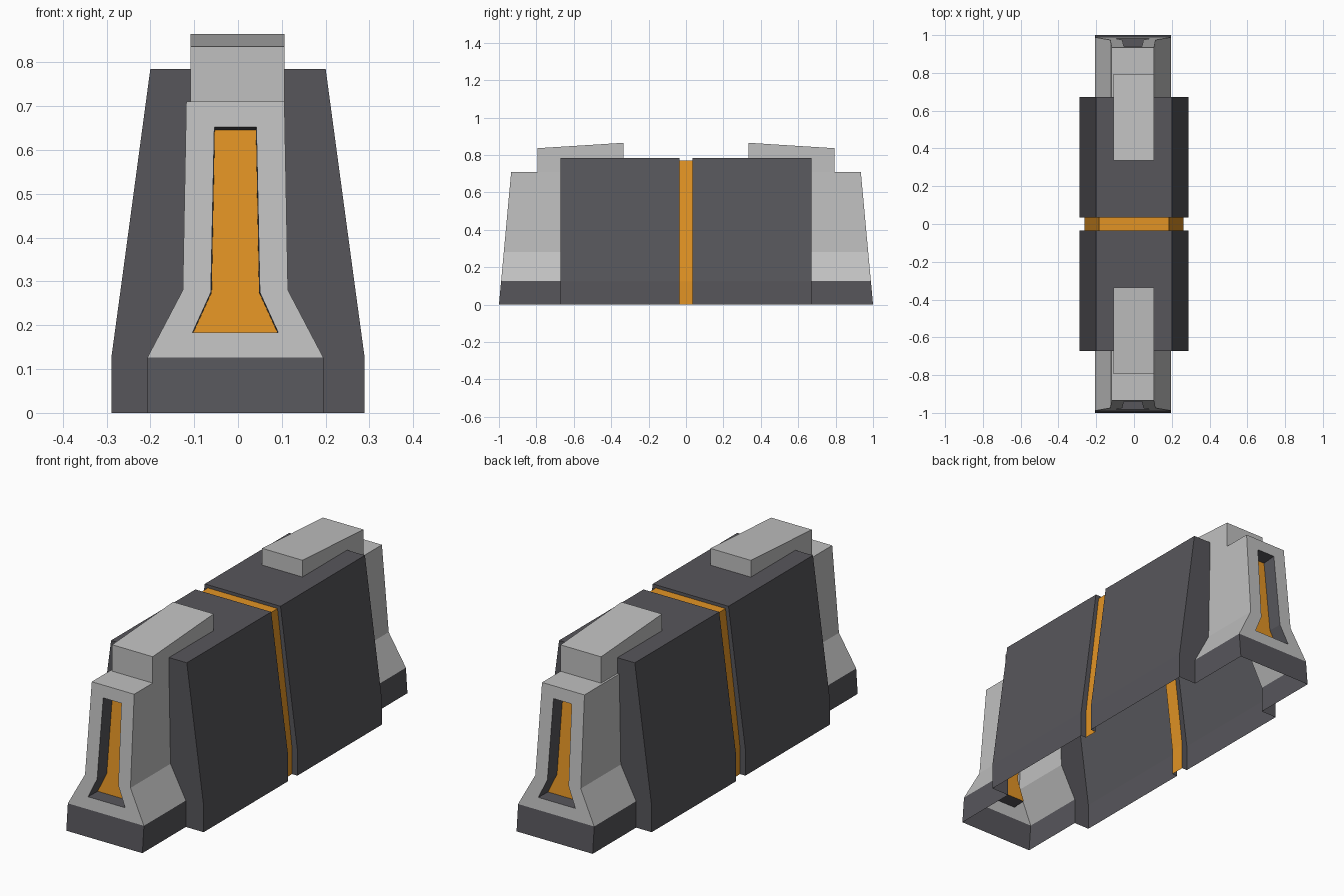
import bpy, bmesh

cube = bpy.data.objects.get("Cube")
if cube:
    bpy.data.objects.remove(cube, do_unlink=True)


def material(name, rgb):
    m = bpy.data.materials.new(name)
    m.use_nodes = True
    m.diffuse_color = (*rgb, 1)
    m.node_tree.nodes["Principled BSDF"].inputs["Base Color"].default_value = (*rgb, 1)
    return m


DARK = material("dark grey", (0.095, 0.093, 0.105))
LIGHT = material("light grey", (0.53, 0.53, 0.53))
ORANGE = material("orange", (0.76, 0.295, 0.018))

BASE_Z = 0.126      # top of the dark plinth
HOOD_Z = 0.71       # top of the end hoods
OFFSET = -0.006     # the hoods sit slightly off centre


def section(half, y, shift=0):
    """Symmetric outline from (x, z) pairs; y is a number or a function of z."""
    outline = [(-x, z) for x, z in half] + [(x, z) for x, z in reversed(half)]
    return [(x + shift, y(z) if callable(y) else y, z) for x, z in outline]


def loft(bm, rings, closed=False):
    """Skin neighbouring rings with quads; returns the rows of vertices."""
    rows = [[bm.verts.new(p) for p in ring] for ring in rings]
    for a, b in zip(rows, rows[1:]):
        n = len(a)
        for i in range(n if closed else n - 1):
            j = (i + 1) % n
            bm.faces.new((a[i], a[j], b[j], b[i]))
    return rows


def finish(bm, name, mats, mirror=True):
    bmesh.ops.remove_doubles(bm, verts=bm.verts, dist=0.0005)
    bmesh.ops.recalc_face_normals(bm, faces=bm.faces)
    mesh = bpy.data.meshes.new(name)
    bm.to_mesh(mesh)
    bm.free()
    for m in mats:
        mesh.materials.append(m)
    ob = bpy.data.objects.new(name, mesh)
    bpy.context.collection.objects.link(ob)
    if mirror:
        mod = ob.modifiers.new("front and back", 'MIRROR')
        mod.use_axis = (False, True, False)
        mod.use_clip = False
    return ob


# Half outlines, bottom to top
BLOCK = [(0.289, 0), (0.289, BASE_Z), (0.268, 0.28), (0.2, 0.785)]
BAND = [(0.261, 0), (0.261, BASE_Z), (0.243, 0.28), (0.184, 0.77)]
HOOD = [(0.201, 0), (0.201, BASE_Z), (0.12, 0.28), (0.112, HOOD_Z)]
RECESS = [(0.098, 0.183), (0.056, 0.275), (0.048, 0.652)]
RECESS_BACK = [(0.096, 0.183), (0.054, 0.275), (0.047, 0.645)]


def front_y(z):
    return -1 + 0.092 * z


# Orange centre band
bm = bmesh.new()
loft(bm, [section(BAND, -0.035), section(BAND, 0.035)])
finish(bm, "centre_band", [ORANGE], mirror=False)

# Dark body blocks with rims at the band and shoulders at the hoods
bm = bmesh.new()
loft(bm, [section(BAND, -0.035), section(BLOCK, -0.035),
          section(BLOCK, -0.672), section(HOOD, -0.672, OFFSET)])
finish(bm, "body_block", [DARK])

# End hoods: shell, plinth front, framed face and recess
bm = bmesh.new()
loft(bm, [section(HOOD, -0.672, OFFSET), section(HOOD, front_y, OFFSET)])
plinth = section(HOOD[:2], front_y, OFFSET)
bm.faces.new([bm.verts.new(p) for p in plinth])
rows = loft(bm, [section(HOOD[1:], front_y, OFFSET),
                 section(RECESS, front_y, OFFSET),
                 section(RECESS_BACK, lambda z: front_y(z) + 0.07, OFFSET)], closed=True)
for f in bm.faces:
    f.material_index = 1 if f.calc_center_median().z < BASE_Z else 0
inner = set(rows[1] + rows[2])
for f in bm.faces:
    if all(v in inner for v in f.verts):
        f.material_index = 1
bm.faces.new(rows[2]).material_index = 2
finish(bm, "end_hood", [LIGHT, DARK, ORANGE])

# Sloped top caps stepping down onto the hoods
PROFILE = [(-0.335, 0.785), (-0.335, 0.865), (-0.795, 0.836),
           (-0.795, HOOD_Z), (-0.672, HOOD_Z), (-0.672, 0.785)]
bm = bmesh.new()
sides = loft(bm, [[(x, y, z) for y, z in PROFILE] for x in (-0.108, 0.106)], closed=True)
for side in sides:
    bm.faces.new(side)
finish(bm, "top_cap", [LIGHT])
